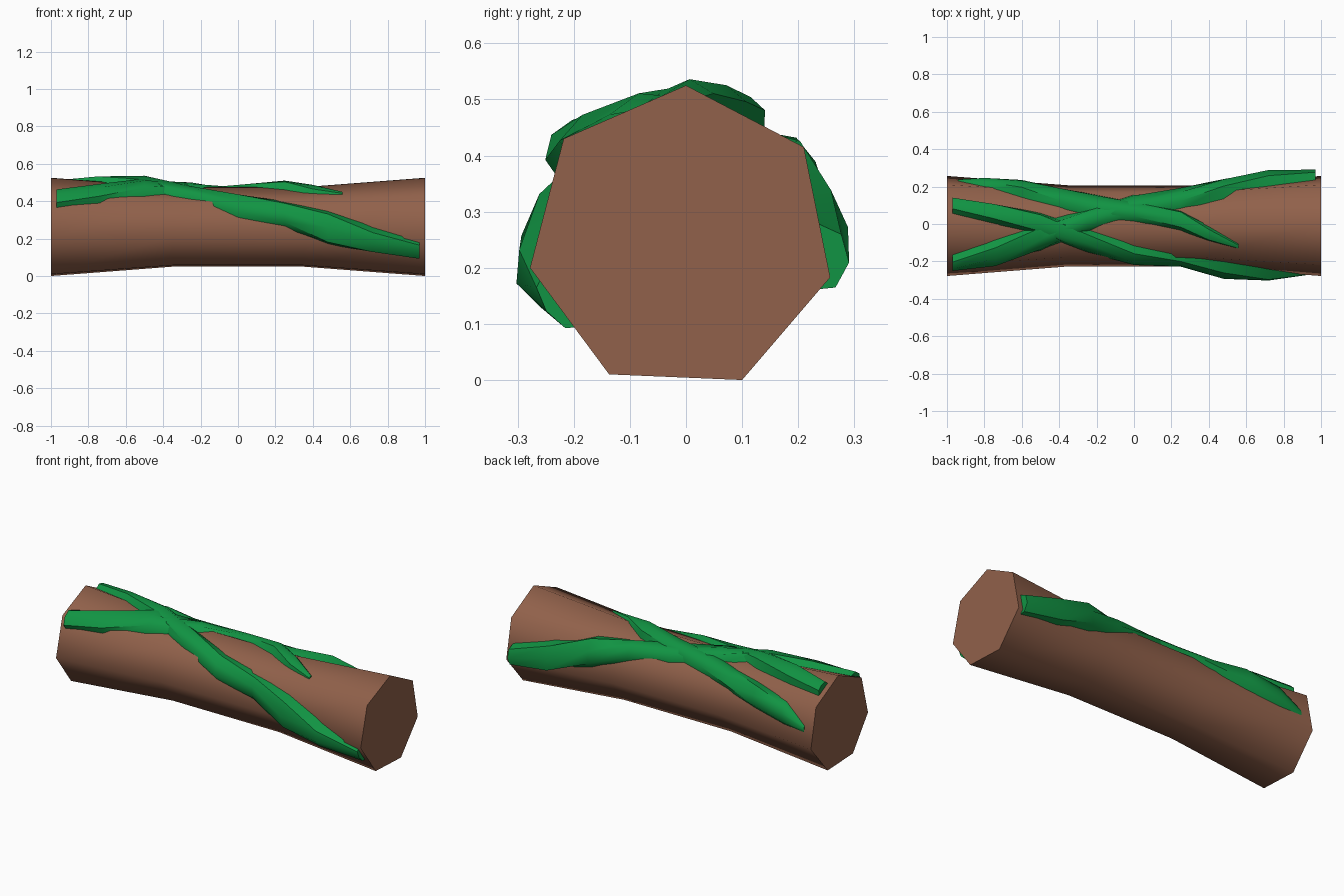
import bpy, bmesh
from math import sin, cos, pi, radians, tau

if "Cube" in bpy.data.objects:
    bpy.data.objects.remove(bpy.data.objects["Cube"])

CY, CZ, R = -0.008, 0.262, 0.265


def material(name, rgb):
    m = bpy.data.materials.new(name)
    m.diffuse_color = (*rgb, 1)
    m.use_nodes = True
    m.node_tree.nodes["Principled BSDF"].inputs["Base Color"].default_value = m.diffuse_color
    return m


def loft(name, rings, mat, angle):
    """Join closed rings of points into a capped solid."""
    bm = bmesh.new()
    vs = [[bm.verts.new(p) for p in ring] for ring in rings]
    n = len(vs[0])
    for a, b in zip(vs, vs[1:]):
        for i in range(n):
            j = (i + 1) % n
            bm.faces.new((a[i], a[j], b[j], b[i]))
    bm.faces.new(vs[0])
    bm.faces.new(vs[-1])
    bmesh.ops.recalc_face_normals(bm, faces=bm.faces)
    me = bpy.data.meshes.new(name)
    bm.to_mesh(me)
    bm.free()
    me.materials.append(mat)
    ob = bpy.data.objects.new(name, me)
    bpy.context.collection.objects.link(ob)
    bpy.ops.object.select_all(action='DESELECT')
    ob.select_set(True)
    bpy.context.view_layer.objects.active = ob
    bpy.ops.object.shade_smooth_by_angle(angle=radians(angle))
    return ob


def log_scale(x):
    """The log is narrow in the middle and flares to both ends."""
    return 0.81 + 0.19 * max(0, abs(x) - 0.35) / 0.65


def log_radius(x, a):
    """Distance from axis to the seven-sided surface; a is measured from the top towards +y."""
    step = tau / 7
    return log_scale(x) * R * cos(pi / 7) / cos((a - radians(2)) % step - step / 2)


def vine(name, path):
    """Domed strip hugging the log; path rows: x, angle, half width, height."""
    rings = []
    for x, deg, w, h in path:
        a0 = radians(deg)
        r0 = log_radius(x, a0)
        ring = []
        for t, k in ((-1, None), (-0.6, 0.75), (0, 1), (0.6, 0.75), (1, None), (0, -1)):
            a = a0 + t * w / r0
            if k is None:
                r = log_radius(x, a) - 0.008
            elif k < 0:
                r = r0 - 0.05
            else:
                r = max(r0, log_radius(x, a)) * 0.5 + log_radius(x, a) * 0.5 + h * k
            ring.append((x, CY + r * sin(a), CZ + r * cos(a)))
        rings.append(ring)
    loft(name, rings, green, 50)


brown = material("bark brown", (0.283, 0.119, 0.069))
green = material("vine green", (0.0056, 0.296, 0.056))

# Log: uneven seven-sided section, four rings
section = [(0, 0.525), (0.21, 0.415), (0.257, 0.183), (0.1, 0),
           (-0.137, 0.01), (-0.278, 0.2), (-0.218, 0.43)]
rings = []
for x in (-1, -0.35, 0.35, 1):
    s = log_scale(x)
    rings.append([(x, CY + (y - CY) * s, CZ + (z - CZ) * s) for y, z in section])
loft("log", rings, brown, 55)

# Vine from the front left, over the top, to the back right
vine("vine_front_to_back", [
    (-0.97, -53, 0.065, 0.035), (-0.74, -40, 0.085, 0.045), (-0.5, -17, 0.085, 0.055),
    (-0.25, 8, 0.07, 0.035), (0, 31, 0.075, 0.035), (0.25, 48, 0.075, 0.035),
    (0.48, 68, 0.095, 0.06), (0.72, 88, 0.09, 0.075), (0.97, 100, 0.07, 0.05)])

# Vine from the top left, crossing to the lower front right
vine("vine_top_to_front", [
    (-0.97, 27, 0.05, 0.035), (-0.75, 17, 0.06, 0.05), (-0.5, 3, 0.065, 0.05),
    (-0.25, -25, 0.07, 0.035), (0, -55, 0.085, 0.035), (0.25, -70, 0.075, 0.035),
    (0.48, -91, 0.1, 0.075), (0.72, -107, 0.075, 0.075), (0.97, -120, 0.065, 0.04)])

# Thin vine from the back left, ending on the top right
vine("vine_back_to_top", [
    (-0.94, 86, 0.025, 0.01), (-0.8, 73, 0.07, 0.04), (-0.6, 62, 0.075, 0.05),
    (-0.4, 48, 0.07, 0.03), (-0.2, 32, 0.07, 0.035), (0, 23, 0.06, 0.04),
    (0.25, 8, 0.06, 0.045), (0.4, -13, 0.045, 0.025), (0.56, -32, 0.015, 0.008)])
